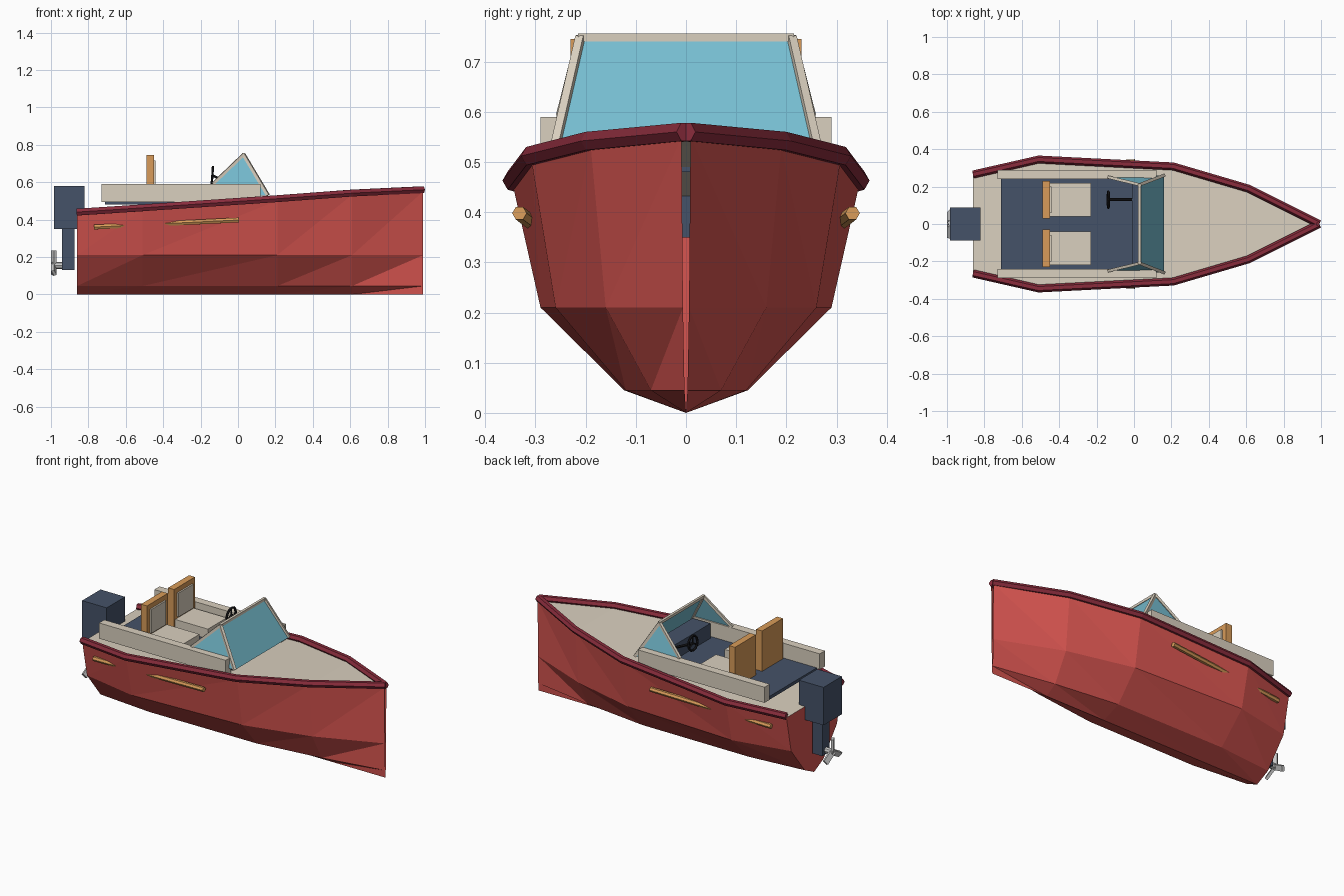
import bpy, bmesh
from math import pi, cos, sin
from mathutils import Vector, Matrix

if "Cube" in bpy.data.objects:
    bpy.data.objects.remove(bpy.data.objects["Cube"])


def material(name, rgb):
    m = bpy.data.materials.new(name)
    m.diffuse_color = (*rgb, 1)
    m.use_nodes = True
    m.node_tree.nodes["Principled BSDF"].inputs["Base Color"].default_value = m.diffuse_color
    return m


RED = material("hull_red", (0.68, 0.09, 0.08))
WINE = material("rail_wine", (0.25, 0.025, 0.045))
CREAM = material("cream", (0.70, 0.63, 0.52))
NAVY = material("navy", (0.06, 0.085, 0.14))
WOOD = material("wood", (0.69, 0.33, 0.10))
GLASS = material("glass", (0.18, 0.51, 0.63))
BLACK = material("black", (0.01, 0.01, 0.012))


def mesh_object(name, verts, faces, mat=None):
    me = bpy.data.meshes.new(name)
    me.from_pydata(verts, [], faces)
    ob = bpy.data.objects.new(name, me)
    bpy.context.collection.objects.link(ob)
    if mat:
        me.materials.append(mat)
    return ob


def box(name, x, y, z, mat=None):
    """Box given by its (min, max) range on each axis."""
    v = [(a, b, c) for a in x for b in y for c in z]
    f = [(0, 1, 3, 2), (4, 6, 7, 5), (0, 4, 5, 1), (2, 3, 7, 6), (0, 2, 6, 4), (1, 5, 7, 3)]
    return mesh_object(name, v, f, mat)


def sweep(name, points, r, n, mat=None, turn=0.0):
    """Capped n-sided bar along a path."""
    pts = [Vector(p) for p in points]
    verts, faces = [], []
    for i, p in enumerate(pts):
        d = (pts[min(i + 1, len(pts) - 1)] - pts[max(i - 1, 0)]).normalized()
        ref = Vector((1, 0, 0)) if abs(d.z) > 0.95 else Vector((0, 0, 1))
        s = d.cross(ref).normalized()
        u = s.cross(d)
        verts += [p + r * (s * cos(turn + 2 * pi * k / n) + u * sin(turn + 2 * pi * k / n))
                  for k in range(n)]
    for i in range(len(pts) - 1):
        for k in range(n):
            a, b = i * n + k, i * n + (k + 1) % n
            faces.append((a, b, b + n, a + n))
    last = (len(pts) - 1) * n
    faces += [tuple(range(n)), tuple(range(last, last + n))]
    ob = mesh_object(name, verts, faces, mat)
    bm = bmesh.new()
    bm.from_mesh(ob.data)
    bmesh.ops.recalc_face_normals(bm, faces=bm.faces)
    bm.to_mesh(ob.data)
    bm.free()
    return ob


# Hull stations: x, bilge half width, chine half width, sheer half width, sheer height
STATIONS = [
    (-0.86, 0.09, 0.22, 0.265, 0.430),
    (-0.51, 0.123, 0.29, 0.345, 0.453),
    (0.21, 0.12, 0.26, 0.308, 0.502),
    (0.61, 0.07, 0.16, 0.190, 0.532),
    (0.99, 0.003, 0.006, 0.009, 0.550),
]

# Hull: faceted shell, each strip split from aft-lower to fore-upper corner
verts, faces = [], []
for x, b, c, s, z in STATIONS:
    verts += [(x, -s, z), (x, -c, 0.21), (x, -b, 0.045), (x, 0, 0),
              (x, b, 0.045), (x, c, 0.21), (x, s, z)]
for i in range(len(STATIONS) - 1):
    for k in range(6):
        a, b = i * 7 + k, i * 7 + k + 1
        if k < 3:
            faces += [(a, b, a + 7), (b, b + 7, a + 7)]
        else:
            faces += [(a, b, b + 7), (a, b + 7, a + 7)]
faces.append(tuple(range(6, -1, -1)))
mesh_object("hull", verts, faces, RED)

# Deck closing the top of the hull
dv = [(x, sg * s, z) for x, b, c, s, z in STATIONS for sg in (-1, 1)]
df = [(2 * i, 2 * i + 2, 2 * i + 3, 2 * i + 1) for i in range(len(STATIONS) - 1)]
mesh_object("deck", dv, df, CREAM)

# Cockpit floor and dashboard
box("cockpit_floor", (-0.71, 0.03), (-0.24, 0.24), (0.48, 0.50), NAVY)
box("dashboard", (-0.01, 0.11), (-0.22, 0.22), (0.50, 0.59), NAVY)

for side, sg in (("left", 1), ("right", -1)):
    def span(a, b):
        return tuple(sorted((sg * a, sg * b)))

    # Hexagonal gunwale rail and wooden rub strake
    sweep("rail_" + side, [(x, sg * (s if s > 0.02 else 0), z + 0.010)
                           for x, b, c, s, z in STATIONS], 0.021, 6, WINE)
    sweep("rub_strake_" + side, [(-0.77, sg * 0.282, 0.36), (0.005, sg * 0.332, 0.398)],
          0.0145, 6, WOOD)
    # Coaming along the cockpit
    box("coaming_" + side, (-0.73, 0.12), span(0.24, 0.29), (0.495, 0.59), CREAM)
    # Seat
    box("seat_cushion_" + side, (-0.45, -0.23), span(0.04, 0.22), (0.50, 0.56), CREAM)
    box("seat_back_" + side, (-0.49, -0.45), span(0.03, 0.23), (0.50, 0.745), WOOD)
    box("seat_pad_" + side, (-0.45, -0.44), span(0.06, 0.20), (0.57, 0.715), CREAM)
    # Windshield side pane and frame bars
    top, fore, aft = (0.03, sg * 0.21, 0.748), (0.16, sg * 0.26, 0.53), (-0.135, sg * 0.25, 0.59)
    mesh_object("windshield_side_" + side, [top, fore, (0.12, sg * 0.26, 0.53), aft],
                [(0, 1, 2, 3) if sg < 0 else (3, 2, 1, 0)], GLASS)
    sweep("windshield_post_" + side, [fore, top], 0.012, 4, CREAM, pi / 4)
    sweep("windshield_brace_" + side, [aft, top], 0.011, 4, CREAM, pi / 4)

# Windshield front pane and top bar
mesh_object("windshield_front", [(0.16, -0.26, 0.53), (0.16, 0.26, 0.53),
                                 (0.03, 0.21, 0.748), (0.03, -0.21, 0.748)],
            [(0, 1, 2, 3)], GLASS)
sweep("windshield_top_bar", [(0.03, -0.215, 0.748), (0.03, 0.215, 0.748)], 0.011, 4, CREAM, pi / 4)

# Steering wheel with spokes and column
bpy.ops.mesh.primitive_torus_add(major_segments=12, minor_segments=6, major_radius=0.043,
                                 minor_radius=0.007, location=(-0.137, 0.13, 0.638),
                                 rotation=(0, pi / 2 + 0.08, 0))
bpy.context.object.name = "steering_wheel"
bpy.context.object.data.materials.append(BLACK)
for k in range(3):
    a = pi / 2 + k * 2 * pi / 3
    sweep(f"wheel_spoke_{k + 1}", [(-0.137, 0.13, 0.638),
          (-0.137, 0.13 + 0.042 * cos(a), 0.638 + 0.042 * sin(a))], 0.005, 4, BLACK)
sweep("steering_column", [(-0.14, 0.13, 0.638), (0.0, 0.13, 0.57)], 0.008, 6, BLACK)

# Outboard motor
box("motor_cowl", (-0.985, -0.82), (-0.088, 0.088), (0.35, 0.58), NAVY)
box("motor_leg", (-0.94, -0.875), (-0.035, 0.035), (0.13, 0.36), NAVY)

# Propeller hub and three blades
sweep("propeller_hub", [(-0.93, 0, 0.155), (-0.995, 0, 0.155)], 0.018, 8)
for k in range(3):
    blade = box(f"propeller_blade_{k + 1}", (-0.008, 0.008), (-0.016, 0.016), (0, 0.08))
    blade.data.transform(Matrix.Translation((-0.984, 0, 0.155))
                         @ Matrix.Rotation(k * 2 * pi / 3, 4, 'X')
                         @ Matrix.Rotation(0.5, 4, 'Z'))
